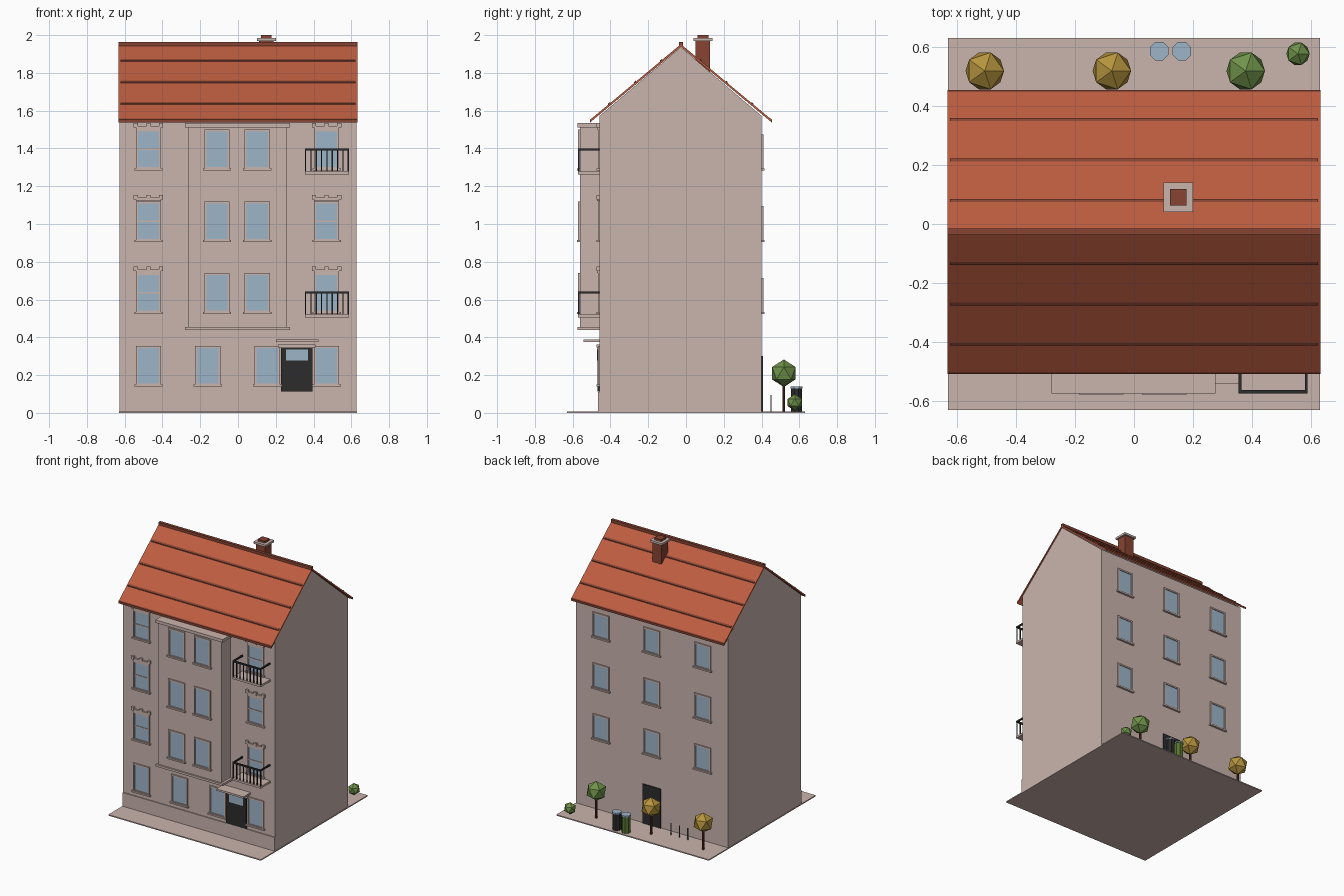
import bpy, bmesh
from math import pi
from mathutils import Matrix, Vector

cube = bpy.data.objects.get("Cube")
if cube:
    bpy.data.objects.remove(cube, do_unlink=True)


def material(name, rgb):
    linear = [((c / 255 + 0.055) / 1.055) ** 2.4 for c in rgb] + [1]
    mat = bpy.data.materials.new(name)
    mat.use_nodes = True
    mat.diffuse_color = linear
    mat.node_tree.nodes["Principled BSDF"].inputs["Base Color"].default_value = linear
    return mat


WALL = material("plaster", (202, 180, 173))
ROOF = material("roof_tile", (188, 92, 64))
BRICK = material("brick", (135, 68, 50))
GLASS = material("glass", (157, 181, 200))
DARK = material("dark_metal", (44, 44, 44))
TRUNK = material("bark", (92, 50, 36))
GREEN = material("leaf_green", (112, 146, 74))
GOLD = material("leaf_gold", (182, 148, 62))
BIN = material("bin_green", (88, 118, 52))
STEEL = material("steel", (90, 104, 114))


def finish(name, bm, mats):
    bmesh.ops.recalc_face_normals(bm, faces=bm.faces)
    mesh = bpy.data.meshes.new(name)
    bm.to_mesh(mesh)
    bm.free()
    for m in mats:
        mesh.materials.append(m)
    obj = bpy.data.objects.new(name, mesh)
    bpy.context.collection.objects.link(obj)


def add_box(bm, x, y, z, index=0):
    """Box from (min, max) pairs along each axis."""
    lo, hi = Vector((x[0], y[0], z[0])), Vector((x[1], y[1], z[1]))
    made = bmesh.ops.create_cube(bm, size=1)
    for v in made["verts"]:
        v.co = (lo + hi) / 2 + v.co * (hi - lo)
        for f in v.link_faces:
            f.material_index = index


def box(name, x, y, z, mat):
    bm = bmesh.new()
    add_box(bm, x, y, z)
    finish(name, bm, [mat])


def prism(name, profile, half, mat):
    """Extrude a (y, z) profile along x."""
    bm = bmesh.new()
    face = bm.faces.new([bm.verts.new((-half, y, z)) for y, z in profile])
    moved = bmesh.ops.extrude_face_region(bm, geom=[face], use_keep_orig=True)["geom"]
    verts = [g for g in moved if isinstance(g, bmesh.types.BMVert)]
    bmesh.ops.translate(bm, verts=verts, vec=(2 * half, 0, 0))
    finish(name, bm, [mat])


def cylinder(name, x, y, z0, z1, r, mat):
    bm = bmesh.new()
    turned = Matrix.Translation((x, y, (z0 + z1) / 2)) @ Matrix.Rotation(pi / 8, 4, "Z")
    bmesh.ops.create_cone(bm, cap_ends=True, segments=8, radius1=r, radius2=r,
                          depth=z1 - z0, matrix=turned)
    finish(name, bm, [mat])


def foliage(name, x, y, z, r, mat):
    bm = bmesh.new()
    bmesh.ops.create_icosphere(bm, subdivisions=1, radius=r, matrix=Matrix.Translation((x, y, z)))
    finish(name, bm, [mat])


def window(name, x, z, wall_y, out, height=0.21, transom=False, hood=False):
    """Glass plate, four frame bars and a sill; out is the facing sign in y."""
    bm = bmesh.new()
    w, bar, top = 0.067, 0.011, z + height

    def part(x0, x1, depth, z0, z1, index=0):
        y = sorted((wall_y - out * 0.002, wall_y + out * depth))
        add_box(bm, (x + x0, x + x1), y, (z0, z1), index)

    part(-w + bar, w - bar, 0.003, z + bar, top - bar, 1)
    for s in (-w, w - bar):
        part(s, s + bar, 0.009, z, top)
    part(-w + bar, w - bar, 0.009, top - bar, top)
    part(-w + bar, w - bar, 0.009, z, z + bar)
    part(-w - 0.008, w + 0.008, 0.015, z - 0.006, z + 0.005)
    if transom:
        part(-w + bar, w - bar, 0.007, z + height / 2 - 0.004, z + height / 2 + 0.004)
    if hood:
        part(-w, w, 0.012, top + 0.001, top + 0.02)
        for s in (-w, 0, w):
            part(s - 0.011, s + 0.011, 0.015, top + 0.01, top + 0.034)
    finish(name, bm, [WALL, GLASS])


FRONT, BACK, MID, HALF = -0.458, 0.40, -0.027, 0.628
FLOORS = (0.53, 0.91, 1.29)

# Ground and main walls
box("pavement", (-0.63, 0.63), (-0.63, 0.63), (0, 0.008), WALL)
prism("walls", [(FRONT, 0.001), (BACK, 0.001), (BACK, 1.572), (MID, 1.936), (FRONT, 1.572)], HALF, WALL)
box("plinth", (-HALF, HALF), (-0.465, FRONT + 0.01), (0.001, 0.11), WALL)

# Roof slopes with batten strips
RISE, RUN = 0.398, 0.478
for side, label in ((-1, "front"), (1, "back")):
    def band(name, d0, d1, lift, drop, half, mat):
        """Strip of the slope between two distances from the ridge."""
        rim = [(d0, lift), (d1, lift), (d1, drop), (d0, drop)]
        prism(name, [(MID + side * d, 1.952 - d * RISE / RUN + h) for d, h in rim], half, mat)

    band(label + "_roof", 0, RUN, 0, -0.014, 0.632, ROOF)
    band(label + "_eave_trim", RUN - 0.004, RUN + 0.003, 0.002, -0.014, 0.632, BRICK)
    for i in range(3):
        d = 0.106 + 0.137 * i
        band(f"{label}_roof_strip_{i + 1}", d - 0.005, d + 0.005, 0.006, -0.004, 0.623, BRICK)
box("ridge_cap", (-0.632, 0.632), (MID - 0.01, MID + 0.012), (1.943, 1.964), BRICK)

# Chimney
box("chimney_shaft", (0.112, 0.188), (0.05, 0.128), (1.78, 1.972), BRICK)
box("chimney_cap", (0.1, 0.2), (0.04, 0.14), (1.97, 1.985), WALL)
box("chimney_flue", (0.122, 0.178), (0.062, 0.118), (1.983, 2.0), BRICK)

# Projecting bay
box("bay", (-0.262, 0.257), (-0.562, FRONT + 0.01), (0.45, 1.52), WALL)
box("bay_base", (-0.28, 0.275), (-0.574, FRONT + 0.01), (0.44, 0.456), WALL)
box("bay_cornice", (-0.28, 0.275), (-0.574, FRONT + 0.01), (1.512, 1.534), WALL)

# Windows
for n, z in enumerate(FLOORS, 1):
    for x in (-0.474, 0.469):
        window(f"hooded_window_{n}", x, z, FRONT, -1, transom=True, hood=True)
    for x in (-0.111, 0.102):
        window(f"bay_window_{n}", x, z, -0.562, -1)
    for x in (-0.42, 0, 0.42):
        window(f"back_window_{n}", x, z, BACK, 1, height=0.185)
for x in (-0.474, -0.16, 0.155, 0.469):
    window("ground_floor_window", x, 0.145, FRONT, -1)

# Front door with canopy, back door
box("front_door", (0.227, 0.395), (-0.468, FRONT), (0.112, 0.345), DARK)
box("front_door_glass", (0.255, 0.37), (-0.471, FRONT), (0.278, 0.335), GLASS)
box("front_door_lintel", (0.213, 0.41), (-0.475, FRONT), (0.345, 0.362), WALL)
box("front_door_canopy", (0.2, 0.425), (-0.542, FRONT), (0.375, 0.389), WALL)
box("back_door", (-0.075, 0.075), (BACK - 0.01, BACK + 0.008), (0.008, 0.3), DARK)

# Balconies
for z, label in ((0.505, "lower"), (1.262, "upper")):
    x0, x1, y0, top = 0.354, 0.588, -0.573, z + 0.137
    box(label + "_balcony_slab", (x0, x1), (y0, FRONT + 0.01), (z, z + 0.015), WALL)
    bm = bmesh.new()
    add_box(bm, (x0, x1), (y0, y0 + 0.011), (top - 0.011, top))
    for x in (x0, x1 - 0.01):
        add_box(bm, (x, x + 0.01), (y0 + 0.011, FRONT), (top - 0.011, top))
    for i in range(9):
        x = x0 + 0.001 + i * (x1 - x0 - 0.008) / 8
        add_box(bm, (x, x + 0.006), (y0 + 0.002, y0 + 0.009), (z + 0.015, top - 0.011))
    finish(label + "_balcony_railing", bm, [DARK])

# Back yard: trees, bush, bins and posts
for x, leaf in ((-0.505, GOLD), (-0.075, GOLD), (0.378, GREEN)):
    cylinder("tree_trunk", x, 0.518, 0.001, 0.16, 0.008, TRUNK)
    foliage("tree_crown", x, 0.518, 0.21, 0.073, leaf)
foliage("bush", 0.555, 0.576, 0.055, 0.044, GREEN)
for x, mat in ((0.085, BIN), (0.162, DARK)):
    cylinder("bin", x, 0.585, 0.008, 0.13, 0.031, mat)
    cylinder("bin_lid", x, 0.585, 0.13, 0.14, 0.034, GLASS)
for x in (-0.19, -0.26, -0.33):
    cylinder("bike_post", x, 0.45, 0.008, 0.095, 0.004, STEEL)
